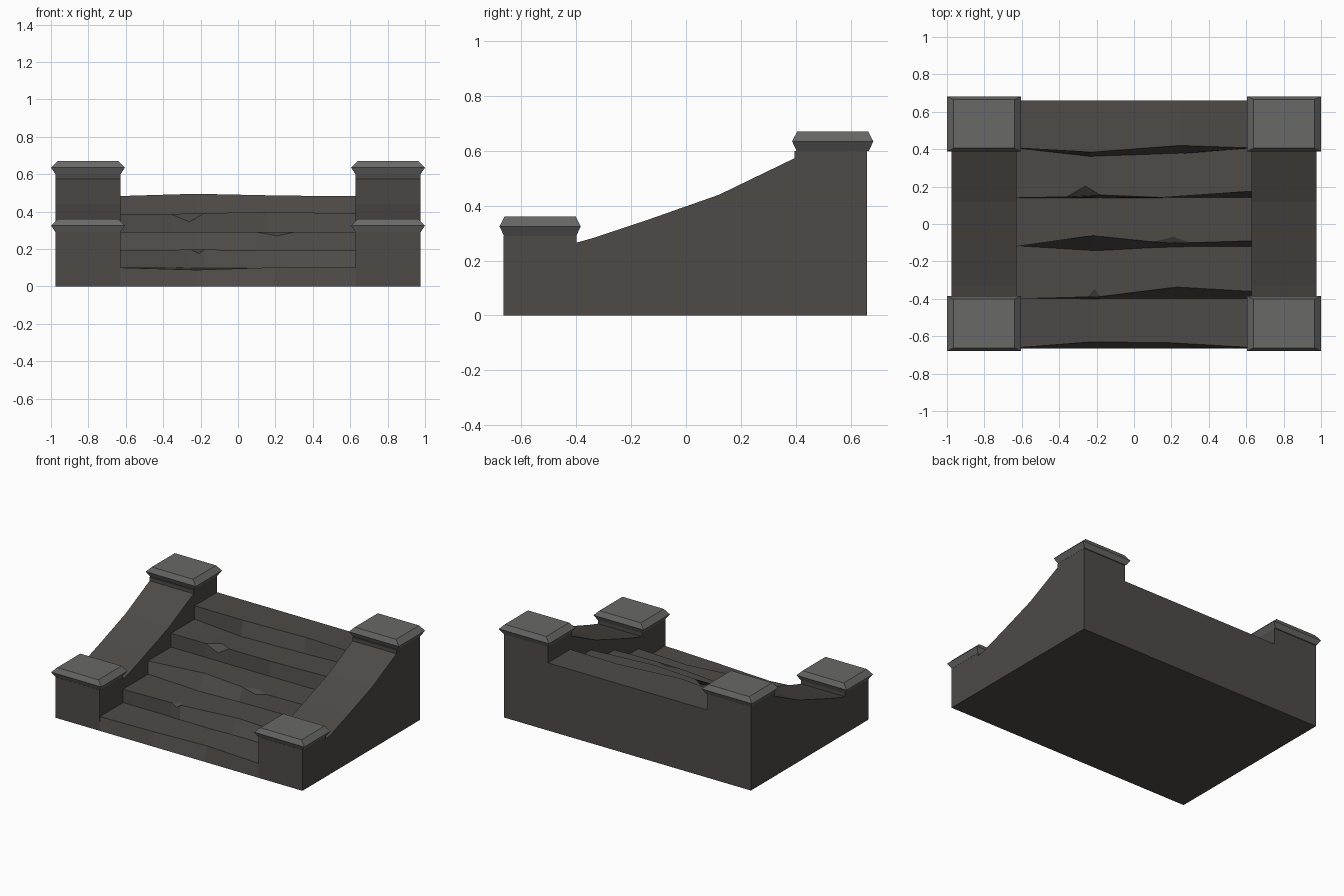
import bpy, bmesh

if "Cube" in bpy.data.objects:
    bpy.data.objects.remove(bpy.data.objects["Cube"])


def material(name, color):
    m = bpy.data.materials.new(name)
    m.diffuse_color = (*color, 1)
    m.use_nodes = True
    m.node_tree.nodes["Principled BSDF"].inputs["Base Color"].default_value = m.diffuse_color
    return m


STONE = material("dark_stone", (0.077, 0.068, 0.064))
CAP = material("grey_cap_stone", (0.138, 0.138, 0.136))


def finish(name, bm, mat, mirror=False):
    bmesh.ops.remove_doubles(bm, verts=bm.verts, dist=0.0005)
    bmesh.ops.recalc_face_normals(bm, faces=bm.faces)
    me = bpy.data.meshes.new(name)
    bm.to_mesh(me)
    bm.free()
    me.materials.append(mat)
    ob = bpy.data.objects.new(name, me)
    bpy.context.collection.objects.link(ob)
    if mirror:
        ob.modifiers.new("mirror", 'MIRROR')
    return ob


def face(bm, pts):
    return bm.faces.new([bm.verts.new(p) for p in pts])


# Side walls: post - sagging rail - post silhouette, extruded across x
profile = [(-0.665, 0), (0.66, 0), (0.66, 0.6), (0.395, 0.6), (0.395, 0.573),
           (0.12, 0.44), (-0.15, 0.345), (-0.33, 0.285), (-0.4, 0.265),
           (-0.4, 0.29), (-0.665, 0.29)]
bm = bmesh.new()
f = face(bm, [(0.628, y, z) for y, z in profile])
ext = bmesh.ops.extrude_face_region(bm, geom=[f])
bmesh.ops.translate(bm, vec=(0.347, 0, 0),
                    verts=[v for v in ext["geom"] if isinstance(v, bmesh.types.BMVert)])
finish("side_wall", bm, STONE, True)


# Post caps: three stacked rectangles, widest in the middle
def cap(name, yc, z):
    bm = bmesh.new()
    rings = []
    for hx, hy, dz in ((0.174, 0.132, 0), (0.198, 0.148, 0.035), (0.163, 0.13, 0.07)):
        rings.append([bm.verts.new((0.802 + sx * hx, yc + sy * hy, z + dz))
                      for sx, sy in ((-1, -1), (1, -1), (1, 1), (-1, 1))])
    for a, b in zip(rings, rings[1:]):
        for i in range(4):
            j = (i + 1) % 4
            bm.faces.new((a[i], a[j], b[j], b[i]))
    bm.faces.new(rings[0])
    bm.faces.new(rings[-1])
    finish(name, bm, CAP, True)


cap("front_post_cap", -0.532, 0.29)
cap("back_post_cap", 0.535, 0.60)

# Worn steps: (x, riser foot y, edge y, edge z) along the nosing, then an
# optional chip (segment index, x, tread y, riser z)
L, R = -0.63, 0.628
steps = [
    ([(L, -.665, -.662, .10), (-.22, -.665, -.63, .088), (.2, -.665, -.635, .102),
      (R, -.665, -.66, .10)], None),
    ([(L, -.40, -.40, .195), (-.25, -.40, -.39, .196), (-.18, -.40, -.388, .196),
      (.23, -.40, -.337, .195), (R, -.40, -.36, .195)], (1, -.21, -.348, .175)),
    ([(L, -.12, -.12, .29), (-.22, -.145, -.062, .29), (.1, -.128, -.095, .29),
      (.3, -.122, -.10, .29), (R, -.122, -.09, .29)], (2, .21, -.068, .27)),
    ([(L, .14, .14, .388), (-.36, .14, .145, .387), (-.18, .14, .155, .391),
      (.15, .14, .142, .398), (R, .14, .175, .39)], (1, -.26, .203, .345)),
    ([(L, .405, .407, .483), (-.23, .36, .384, .495), (.25, .376, .42, .485),
      (R, .405, .407, .483)], None),
]
backs = [-0.33, -0.05, 0.21, 0.45, 0.66]
bm = bmesh.new()
low = 0.0
for (pts, chip), back in zip(steps, backs):
    flat = pts[0][3]
    for i, (p, q) in enumerate(zip(pts, pts[1:])):
        feet = [(p[0], p[1], low), (q[0], q[1], low)]
        a, b = (p[0], p[2], p[3]), (q[0], q[2], q[3])
        rear = [(q[0], back, flat), (p[0], back, flat)]
        if chip and chip[0] == i:
            _, cx, cy, cz = chip
            t = (cz - low) / (flat - low)
            ry = (p[1] + q[1]) / 2 * (1 - t) + (p[2] + q[2]) / 2 * t
            top, front = (cx, cy, flat), (cx, ry, cz)
            face(bm, feet + [b, front, a])
            face(bm, [a, top, b] + rear)
            face(bm, [a, front, b, top])
        else:
            face(bm, feet + [b, a])
            face(bm, [a, b] + rear)
    low = flat - 0.004

# Back wall and underside of the stair block
face(bm, [(L, .66, 0), (R, .66, 0), (R, .66, .483), (L, .66, .483)])
face(bm, [(L, -.665, 0), (R, -.665, 0), (R, .66, 0), (L, .66, 0)])
finish("worn_steps", bm, STONE)
